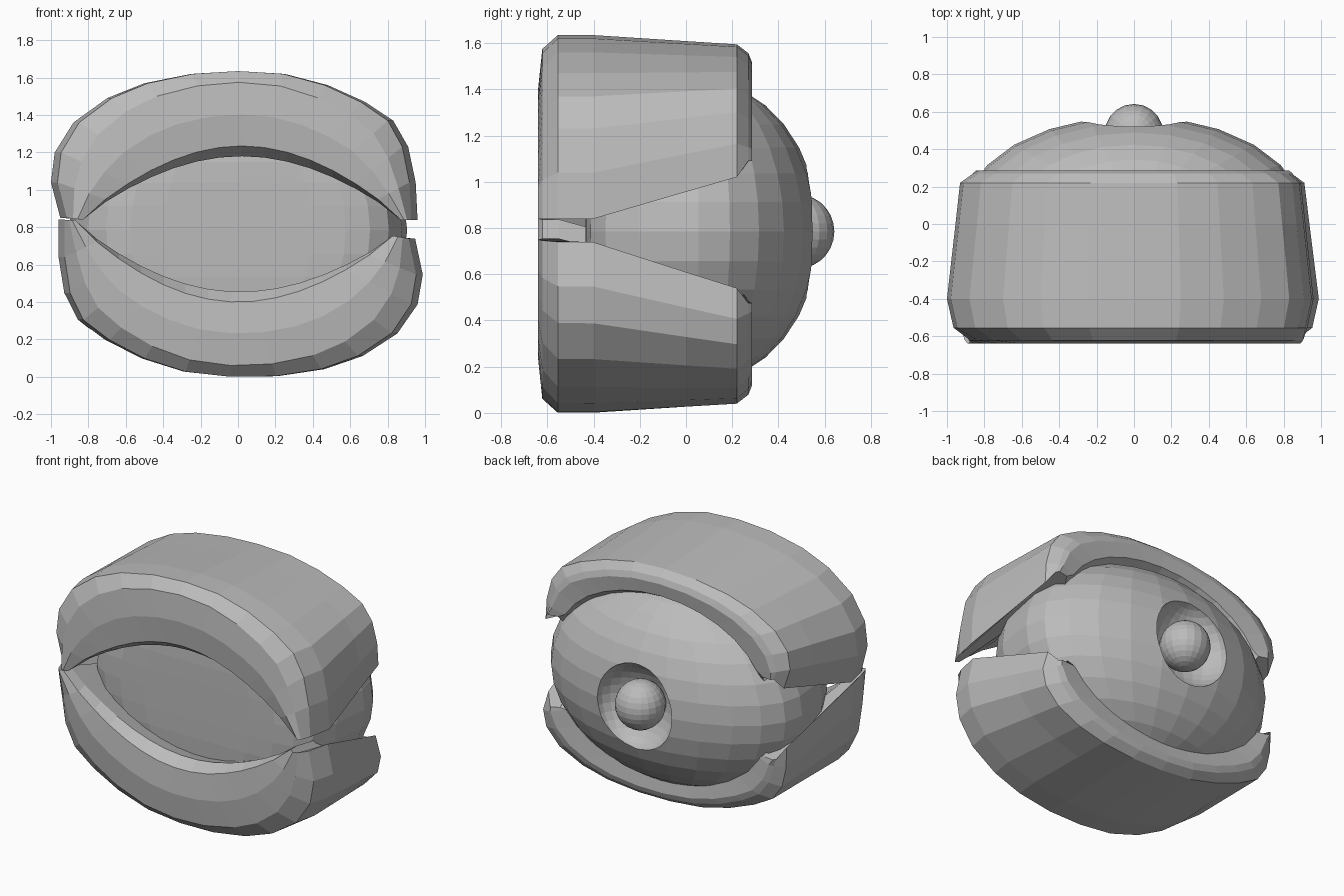
import bpy, bmesh, math
from mathutils import Matrix, Vector

if "Cube" in bpy.data.objects:
    bpy.data.objects.remove(bpy.data.objects["Cube"])

grey = bpy.data.materials.new("plain_grey")
grey.diffuse_color = (0.5, 0.5, 0.5, 1)
grey.use_nodes = True
grey.node_tree.nodes["Principled BSDF"].inputs["Base Color"].default_value = grey.diffuse_color

def finish(name, bm):
    bmesh.ops.recalc_face_normals(bm, faces=bm.faces)
    me = bpy.data.meshes.new(name)
    bm.to_mesh(me)
    bm.free()
    ob = bpy.data.objects.new(name, me)
    bpy.context.collection.objects.link(ob)
    me.materials.append(grey)
    return ob

def ellipsoid(name, loc, size, segs, rings, flat_front=False):
    bm = bmesh.new()
    bmesh.ops.create_uvsphere(bm, u_segments=segs, v_segments=rings, radius=1)
    if flat_front:  # broad, flattened front half
        for v in bm.verts:
            d = -v.co.y
            if d > 1e-4:
                v.co.x = math.copysign(abs(v.co.x) ** (1 - 0.4 * d), v.co.x)
                v.co.y = -0.94 * (1 - (1 - min(d, 1)) ** 2.5)
    bmesh.ops.transform(bm, verts=bm.verts,
                        matrix=Matrix.Translation(loc) @ Matrix.Diagonal((*size, 1)))
    return finish(name, bm)

# Eyeball with a dished hollow for the pupil
ball = ellipsoid("eyeball", (0, 0.055, 0.785), (0.905, 0.522, 0.655), 24, 16, True)
cutter = ellipsoid("hollow_cutter", (0, 0.56, 0.785), (0.28, 0.2, 0.29), 24, 16)
cutter.hide_render = True
cutter.hide_viewport = True
cut = ball.modifiers.new("hollow", "BOOLEAN")
cut.operation = "DIFFERENCE"
cut.solver = "EXACT"
cut.object = cutter
ellipsoid("pupil", (0, 0.485, 0.785), (0.157, 0.157, 0.16), 20, 14)

# Outer outline of the lid, seen from the front
OUTLINE = [(-.95, .85), (-1, 1.04), (-.98, 1.2), (-.88, 1.36), (-.7, 1.49), (-.5, 1.57),
           (-.25, 1.62), (0, 1.635), (.25, 1.62), (.48, 1.56), (.68, 1.47), (.83, 1.37),
           (.91, 1.23), (.95, 1.04), (.96, .84)]

def section(i, back_z):
    """Cross-section loop of the lid at one outline point."""
    u = i / (len(OUTLINE) - 1) * 2 - 1
    s = abs(u) ** 1.5
    end = 0.07 if abs(u) == 1 else 0.0
    belly = Vector(OUTLINE[i])                                # widest ring
    fo = Vector((belly.x * 0.965, belly.y))                   # front outer
    arch = max(0.0, math.cos(u * math.pi / 2)) ** 0.85
    fi = Vector((0.02 + 0.85 * u, 0.84 + 0.395 * arch))       # front inner
    rim = fi - Vector((0, 0.055 * arch))                      # inner chamfer
    bo = Vector((belly.x * 0.93, back_z + (belly.y - 0.84) * (1.595 - back_z) / 0.795))
    a = math.radians(90 - 68 * u)
    bi = Vector((0.8 * math.cos(a), max(back_z, 0.785 + 0.62 * math.sin(a))))
    up = Vector((0, end))                                     # cut corner at lid ends
    pts = [(fo, -.555), (fo.lerp(fi, .15 + .25 * s), -.622), (fo.lerp(fi, .58 + .1 * s), -.64),
           (fi, -.622), (rim, -.55), (bi, .22), (bi.lerp(bo, .15) + up, .272),
           (bi.lerp(bo, .6) + up, .285), (bo.lerp(bi, .2 + .1 * s) + up, .27), (bo, .22),
           (bo.lerp(belly, .35), .0), (belly, -.4)]
    return [(p.x, y, p.y) for p, y in pts]

def lid(name, matrix, back_z):
    bm = bmesh.new()
    loops = [[bm.verts.new(p) for p in section(i, back_z)] for i in range(len(OUTLINE))]
    n = len(loops[0])
    for a, b in zip(loops, loops[1:]):
        for k in range(n):
            bm.faces.new((a[k], a[(k + 1) % n], b[(k + 1) % n], b[k]))
    bm.faces.new(loops[0])
    bm.faces.new(loops[-1])
    bmesh.ops.transform(bm, verts=bm.verts, matrix=matrix)
    return finish(name, bm)

# Upper lid, and the lower lid as its half turn with a slight tilt
lid("upper_lid", Matrix.Identity(4), 1.02)
mid = Matrix.Translation((0, 0, 0.8175))
lid("lower_lid", mid @ Matrix.Rotation(math.radians(182.8), 4, "Y") @ mid.inverted(), 1.045)
